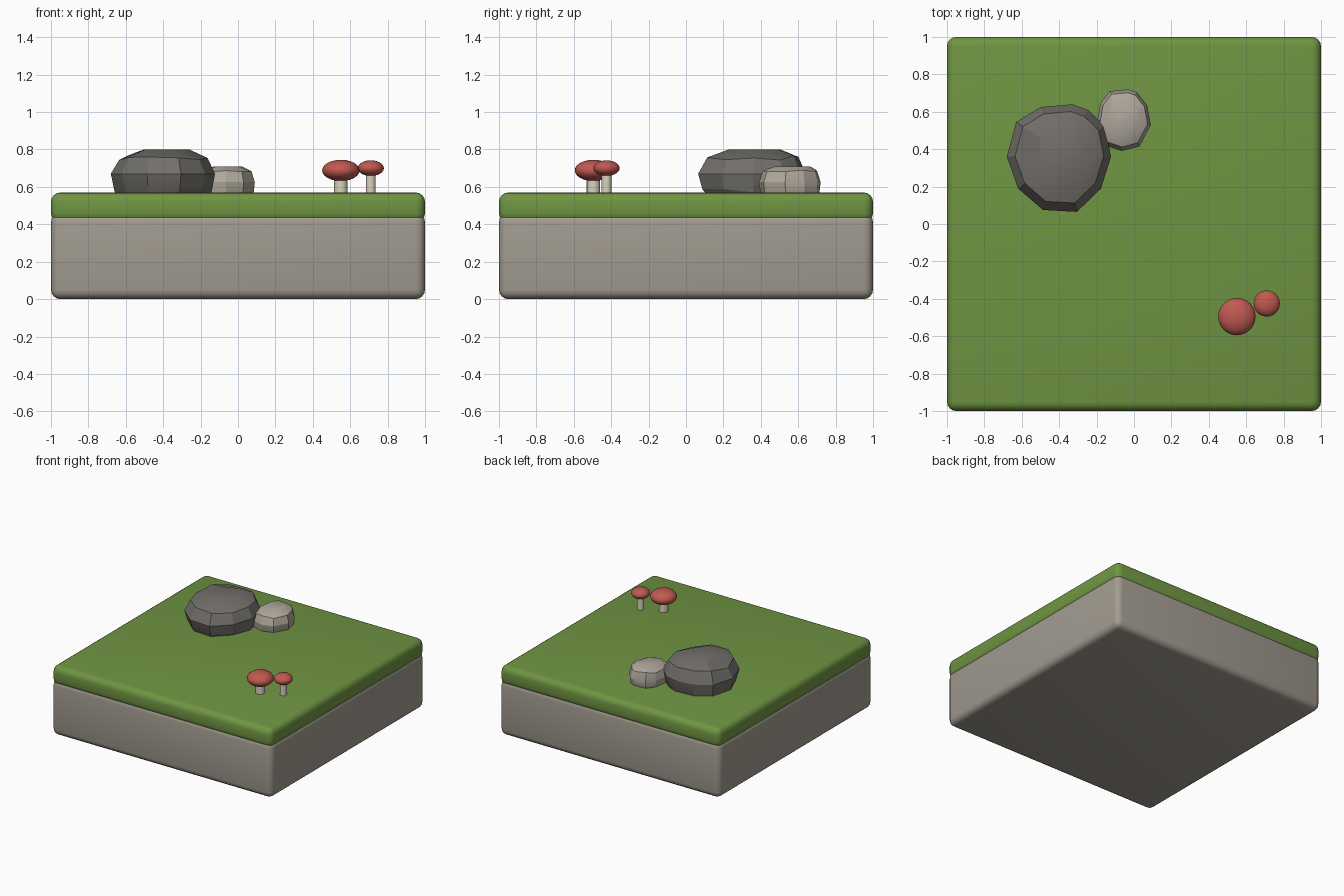
import bpy, bmesh, math, random

if "Cube" in bpy.data.objects:
    bpy.data.objects.remove(bpy.data.objects["Cube"])

random.seed(4)


def material(name, rgb):
    m = bpy.data.materials.new(name)
    m.diffuse_color = (*rgb, 1)
    m.use_nodes = True
    m.node_tree.nodes["Principled BSDF"].inputs["Base Color"].default_value = m.diffuse_color
    return m


STONE = material("stone", (0.36, 0.33, 0.28))
GRASS = material("grass", (0.16, 0.30, 0.055))
DARK = material("dark_rock", (0.17, 0.16, 0.145))
PALE = material("pale_rock", (0.43, 0.39, 0.33))
RED = material("cap_red", (0.53, 0.10, 0.08))
CREAM = material("stem_cream", (0.70, 0.65, 0.53))


def finish(ob, name, mat, angle=40):
    ob.name = name
    ob.data.materials.append(mat)
    bpy.ops.object.select_all(action='DESELECT')
    ob.select_set(True)
    bpy.context.view_layer.objects.active = ob
    bpy.ops.object.shade_smooth_by_angle(angle=math.radians(angle))


def slab(name, z0, z1, mat):
    bpy.ops.mesh.primitive_cube_add(size=2, location=(0, 0, (z0 + z1) / 2))
    ob = bpy.context.object
    ob.scale.z = (z1 - z0) / 2
    bpy.ops.object.transform_apply(location=False, rotation=False, scale=True)
    bev = ob.modifiers.new("bevel", 'BEVEL')
    bev.width, bev.segments = 0.05, 4
    bpy.ops.object.modifier_apply(modifier="bevel")
    finish(ob, name, mat)


def rock(name, outline, rings, mat, jitter):
    """Convex faceted boulder: one plan outline scaled at several heights."""
    cx = sum(p[0] for p in outline) / len(outline)
    cy = sum(p[1] for p in outline) / len(outline)
    bm = bmesh.new()
    for i, (z, s) in enumerate(rings):
        for j, (x, y) in enumerate(outline):
            # thin out the upper ring so facets become larger
            if i == len(rings) - 1 and j % 2:
                continue
            dz = random.uniform(-jitter, jitter) if s < 1 and i < len(rings) - 1 else 0
            bm.verts.new((cx + (x - cx) * s, cy + (y - cy) * s, z + dz))
    hull = bmesh.ops.convex_hull(bm, input=bm.verts[:])
    loose = [v for v in bm.verts if not v.link_faces]
    bmesh.ops.delete(bm, geom=loose, context='VERTS')
    bmesh.ops.dissolve_limit(bm, angle_limit=math.radians(6),
                             verts=bm.verts[:], edges=bm.edges[:])
    bmesh.ops.recalc_face_normals(bm, faces=bm.faces[:])
    me = bpy.data.meshes.new(name)
    bm.to_mesh(me)
    bm.free()
    ob = bpy.data.objects.new(name, me)
    bpy.context.collection.objects.link(ob)
    finish(ob, name, mat, 22)


def mushroom(name, x, y, cap_r, cap_h, cap_z, stem_r):
    bpy.ops.mesh.primitive_cylinder_add(vertices=16, radius=stem_r, depth=cap_z - 0.54,
                                        location=(x, y, (cap_z + 0.54) / 2))
    finish(bpy.context.object, name + "_stem", CREAM)
    bpy.ops.mesh.primitive_uv_sphere_add(segments=24, ring_count=12, radius=1,
                                         location=(x, y, cap_z))
    ob = bpy.context.object
    ob.scale = (cap_r, cap_r, cap_h)
    bpy.ops.object.transform_apply(location=False, rotation=False, scale=True)
    finish(ob, name + "_cap", RED, 60)


# ground block
slab("stone_base", 0, 0.46, STONE)
slab("grass_layer", 0.41, 0.57, GRASS)

# boulders
rock("large_boulder",
     [(-.33, .64), (-.50, .625), (-.63, .545), (-.68, .36), (-.62, .19), (-.487, .075),
      (-.305, .065), (-.176, .19), (-.123, .36), (-.155, .524), (-.245, .61)],
     [(.52, .78), (.58, .93), (.67, 1), (.755, .85), (.80, .48)], DARK, 0.014)
rock("small_boulder",
     [(-.03, .72), (-.13, .71), (-.18, .645), (-.20, .53), (-.155, .42), (-.065, .39),
      (.03, .415), (.09, .53), (.07, .635), (.015, .705)],
     [(.53, .85), (.575, .96), (.625, 1), (.685, .88), (.71, .6)], PALE, 0.008)

# mushrooms
mushroom("large_mushroom", 0.55, -0.495, 0.10, 0.057, 0.688, 0.036)
mushroom("small_mushroom", 0.71, -0.425, 0.07, 0.042, 0.70, 0.026)
